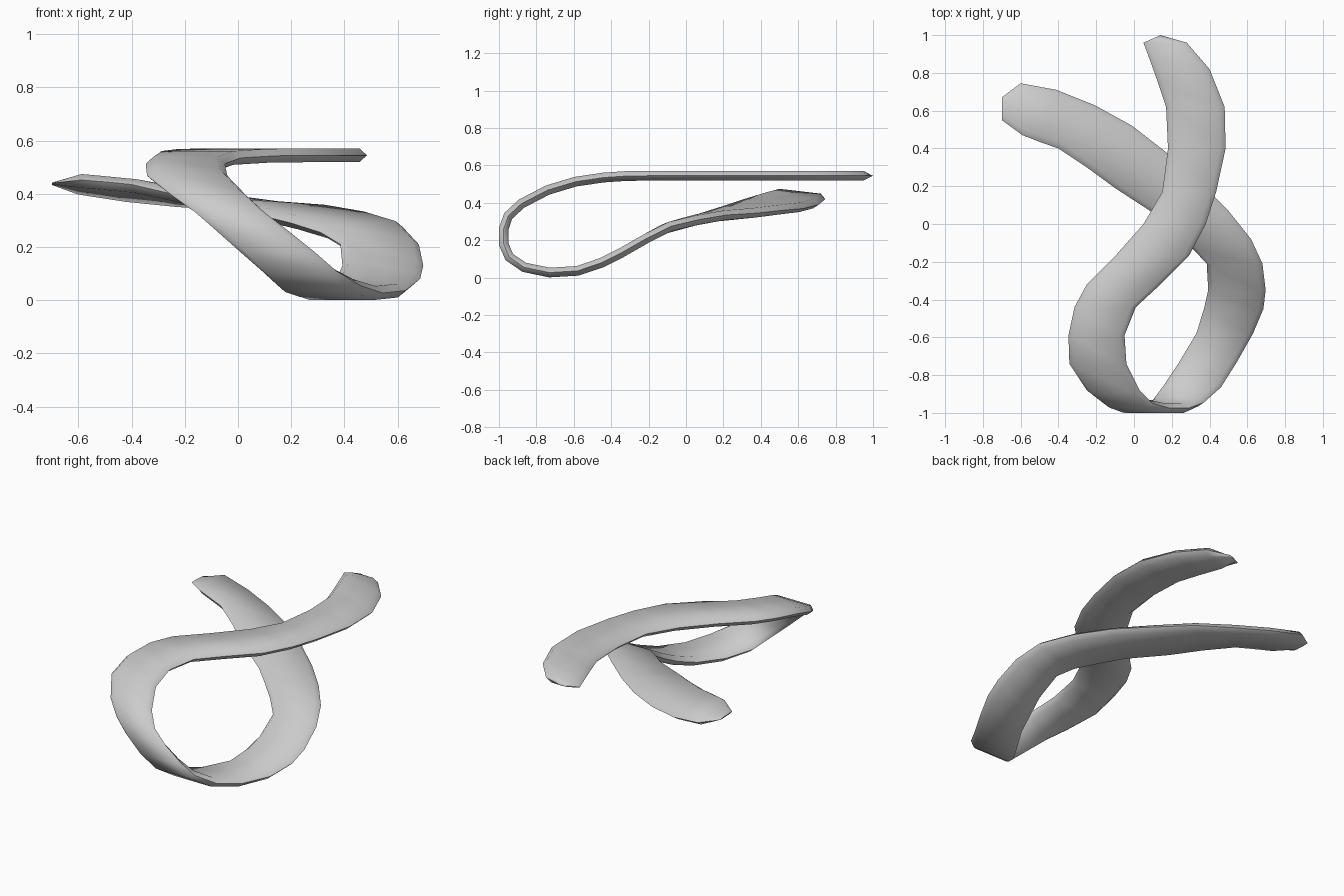
import bpy, bmesh
from mathutils import Vector

if "Cube" in bpy.data.objects:
    bpy.data.objects.remove(bpy.data.objects["Cube"])

# upper tip, level: left x, left y, right x, right y
tip = [(.05, .96, .14, 1.0), (.08, .88, .28, .96), (.13, .74, .40, .82), (.17, .62, .48, .62)]
# folded loop: y, z, left x, right x
loop = [(.40, .545, .18, .485), (.17, .545, .15, .435), (0, .545, .05, .38),
        (-.17, .545, -.10, .29), (-.32, .543, -.25, .14), (-.44, .535, -.315, .01),
        (-.59, .513, -.347, -.05), (-.74, .468, -.342, -.04), (-.88, .395, -.25, .03),
        (-.95, .33, -.16, .10), (-.975, .26, -.08, .19), (-.975, .18, .01, .29),
        (-.945, .11, .09, .37), (-.865, .055, .15, .46), (-.73, .027, .24, .545),
        (-.58, .036, .33, .63), (-.45, .08, .37, .685), (-.35, .13, .393, .697),
        (-.21, .21, .385, .68)]
# lower tail: inner edge xyz, outer edge xyz
tail = [(.31, -.13, .255, .62, -.08, .275), (.20, -.03, .29, .50, .07, .31),
        (.10, .06, .315, .35, .22, .335), (-.10, .19, .36, .17, .38, .345),
        (-.25, .30, .40, -.01, .52, .36), (-.40, .40, .435, -.21, .63, .37),
        (-.50, .435, .445, -.41, .71, .39), (-.59, .47, .452, -.60, .745, .42),
        (-.70, .55, .44, -.70, .67, .435)]

pairs = [(Vector((a, b, .545)), Vector((c, d, .545))) for a, b, c, d in tip]
pairs += [(Vector((a, y, z)), Vector((b, y, z))) for y, z, a, b in loop]
pairs += [(Vector(t[:3]), Vector(t[3:])) for t in tail]
mids = [(a + b) / 2 for a, b in pairs]

# six-sided flattened section swept along the two edges
bm = bmesh.new()
rings = []
last = len(pairs) - 1
for i, (a, b) in enumerate(pairs):
    tangent = mids[min(i + 1, last)] - mids[max(i - 1, 0)]
    width = b - a
    normal = tangent.cross(width).normalized()
    thick = normal * (.003 if i in (0, last) else .026)
    inset = width.normalized() * min(.028, width.length * .25)
    section = [a, a + inset + thick, b - inset + thick, b, b - inset - thick, a + inset - thick]
    rings.append([bm.verts.new(p) for p in section])
for r, s in zip(rings, rings[1:]):
    for k in range(6):
        j = (k + 1) % 6
        bm.faces.new((r[k], r[j], s[j], s[k]))
bm.faces.new(rings[0])
bm.faces.new(rings[-1])
bmesh.ops.recalc_face_normals(bm, faces=bm.faces)

mesh = bpy.data.meshes.new("ribbon")
bm.to_mesh(mesh)
bm.free()
ribbon = bpy.data.objects.new("ribbon", mesh)
bpy.context.collection.objects.link(ribbon)
bpy.context.view_layer.objects.active = ribbon
ribbon.select_set(True)
bpy.ops.object.shade_smooth_by_angle(angle=1.05)
